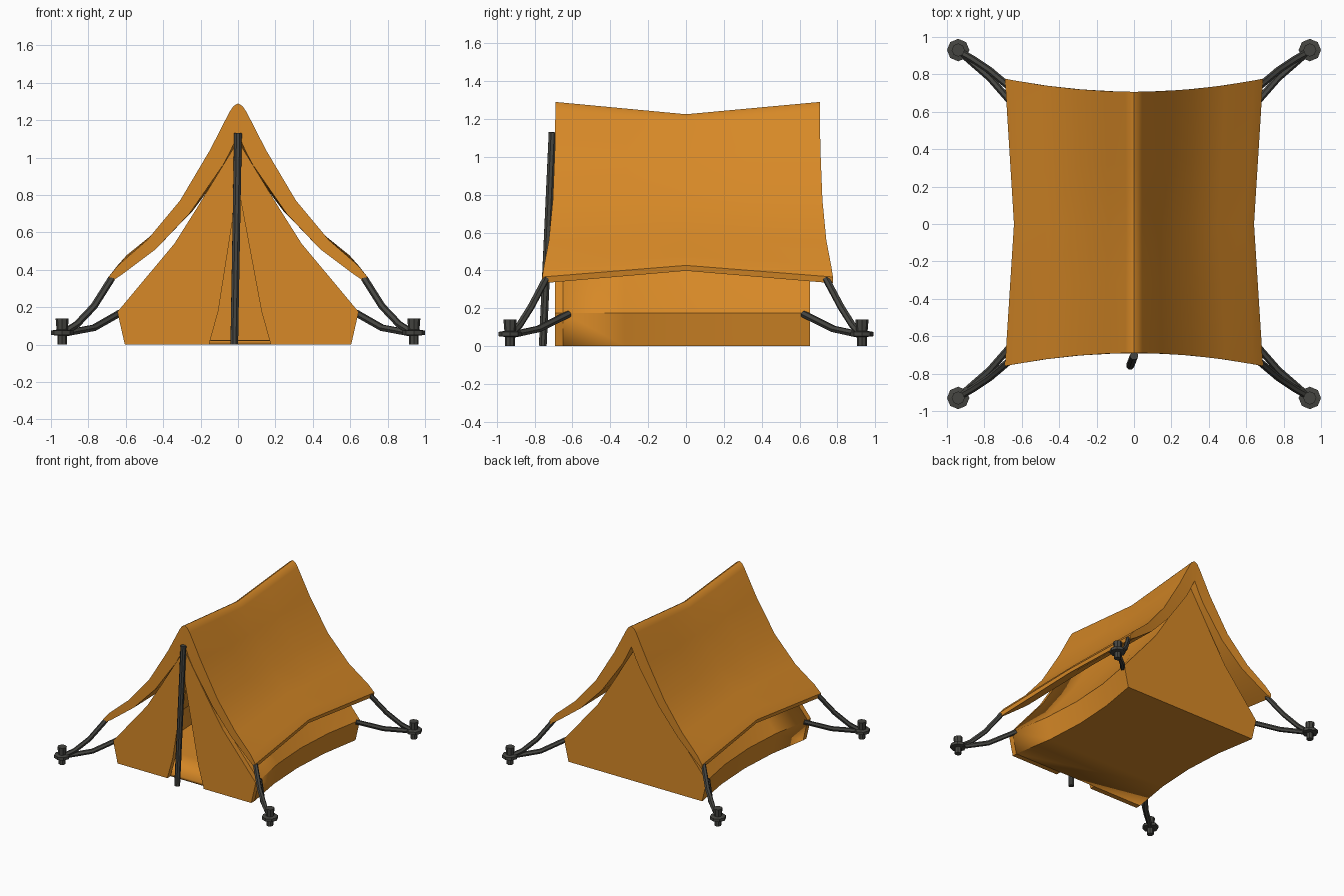
import bpy, bmesh, math
from mathutils import Vector

if "Cube" in bpy.data.objects:
    bpy.data.objects.remove(bpy.data.objects["Cube"])


def material(name, rgb):
    m = bpy.data.materials.new(name)
    m.diffuse_color = (*rgb, 1)
    m.use_nodes = True
    m.node_tree.nodes["Principled BSDF"].inputs["Base Color"].default_value = m.diffuse_color
    return m


CANVAS = material("orange canvas", (0.68, 0.25, 0.02))
METAL = material("dark grey", (0.06, 0.06, 0.053))


def finish(name, bm, mat, smooth=None):
    bmesh.ops.recalc_face_normals(bm, faces=bm.faces)
    me = bpy.data.meshes.new(name)
    bm.to_mesh(me)
    bm.free()
    me.materials.append(mat)
    ob = bpy.data.objects.new(name, me)
    bpy.context.collection.objects.link(ob)
    if smooth:
        bpy.ops.object.select_all(action='DESELECT')
        ob.select_set(True)
        bpy.context.view_layer.objects.active = ob
        bpy.ops.object.shade_smooth_by_angle(angle=math.radians(smooth))
    return ob


def loft(bm, rings):
    """Join closed rings of points with quads, return the vertex rings."""
    vs = [[bm.verts.new(p) for p in r] for r in rings]
    n = len(vs[0])
    for a, b in zip(vs, vs[1:]):
        for i in range(n):
            j = (i + 1) % n
            bm.faces.new((a[i], a[j], b[j], b[i]))
    return vs


def mirrored(half):
    """Half profile starting on the centre line -> full left-to-right profile."""
    return [(-x, z) for x, z in reversed(half[1:])] + half


# Fly sheet: sagging ridge, pinched sides, flared ends
outer = mirrored([(0, 1.29), (0.025, 1.275), (0.045, 1.245), (0.15, 1.04),
                  (0.31, 0.77), (0.485, 0.56), (0.64, 0.425), (0.69, 0.365)])
inner = mirrored([(0, 1.12), (0.02, 1.08), (0.04, 1.035), (0.08, 0.96),
                  (0.26, 0.70), (0.44, 0.51), (0.62, 0.375), (0.685, 0.332)])
n = len(outer)
rings = []
for f in (-1, -0.45, 0, 0.45, 1):
    s = 1 - abs(f)
    ring = []
    for x, z in outer + inner[::-1]:
        reach = (0.69 if f < 0 else 0.707) + 0.07 * (x / 0.69) ** 2
        dz = s * (0.062 - 0.127 * (z - 0.36) / 0.93)
        ring.append((x * (1 - 0.07 * s), f * reach, z + dz))
    rings.append(ring)
bm = bmesh.new()
vs = loft(bm, rings)
for r in (vs[0], vs[-1]):
    for i in range(n - 1):
        bm.faces.new((r[i], r[i + 1], r[-2 - i], r[-1 - i]))
finish("fly_sheet", bm, CANVAS, 35)

# Inner tent body: hollow, open at the front
side = [(0, 1.09), (0.22, 0.73), (0.34, 0.54), (0.645, 0.175), (0.605, 0)]
rings = []
for f in (-1, -0.5, 0, 0.5, 1):
    pinch = 1 - 0.12 * (1 - f * f)
    rings.append([(x * pinch, 0.0025 + f * 0.6525, z) for x, z in mirrored(side)])
bm = bmesh.new()
vs = loft(bm, rings)
bm.faces.new(vs[-1])
body = finish("tent_body", bm, CANVAS, 20)
mod = body.modifiers.new("thickness", 'SOLIDIFY')
mod.thickness = 0.03
mod.offset = -1

# Front wall: two slabs with a narrow door gap between
for s, name in ((-1, "left"), (1, "right")):
    bm = bmesh.new()
    pts = side + [(0.165, 0), (0.115, 0.18), (0, 0.85)]
    vs = loft(bm, [[(s * x + 0.01 * (z < 0.8 and x < 0.2), y, z) for x, z in pts]
                   for y in (-0.692, -0.65)])
    for r in vs:
        bm.faces.new(r)
    finish("front_wall_" + name, bm, CANVAS)


def tube(name, pts, radius, sides=6):
    pts = [Vector(p) for p in pts]
    rings = []
    for i, p in enumerate(pts):
        d = pts[min(i + 1, len(pts) - 1)] - pts[max(i - 1, 0)]
        q = d.to_track_quat('Z', 'Y')
        rings.append([p + q @ Vector((radius * math.cos(a), radius * math.sin(a), 0))
                      for a in (2 * math.pi * k / sides for k in range(sides))])
    bm = bmesh.new()
    vs = loft(bm, rings)
    bm.faces.new(vs[0])
    bm.faces.new(vs[-1])
    return finish(name, bm, METAL, 40)


# Front pole, leaning back to the ridge
tube("front_pole", [(-0.02, -0.757, 0.001), (0, -0.705, 1.13)], 0.022, 8)

# Guy ropes and pegs at the four corners
for sx in (-1, 1):
    for sy in (-1, 1):
        tag = ("left" if sx < 0 else "right") + ("_front" if sy < 0 else "_back")

        def corner(pts):
            return [(sx * x, sy * y, z) for x, y, z in pts]

        tube("upper_rope_" + tag, corner([(0.675, 0.74, 0.355), (0.77, 0.82, 0.205),
                                          (0.86, 0.88, 0.11), (0.93, 0.92, 0.065)]), 0.019)
        tube("lower_rope_" + tag, corner([(0.63, 0.62, 0.17), (0.77, 0.78, 0.09),
                                          (0.93, 0.92, 0.06)]), 0.019)
        bm = bmesh.new()
        # peg shaft, collar and head as one turned profile
        prof = [(0.026, 0), (0.026, 0.048), (0.06, 0.052), (0.06, 0.075),
                (0.03, 0.08), (0.035, 0.14)]
        vs = loft(bm, [[(sx * 0.94 + r * math.cos(a), sy * 0.93 + r * math.sin(a), z)
                        for a in (math.pi * k / 4 for k in range(8))] for r, z in prof])
        bm.faces.new(vs[0])
        bm.faces.new(vs[-1])
        finish("peg_" + tag, bm, METAL)
